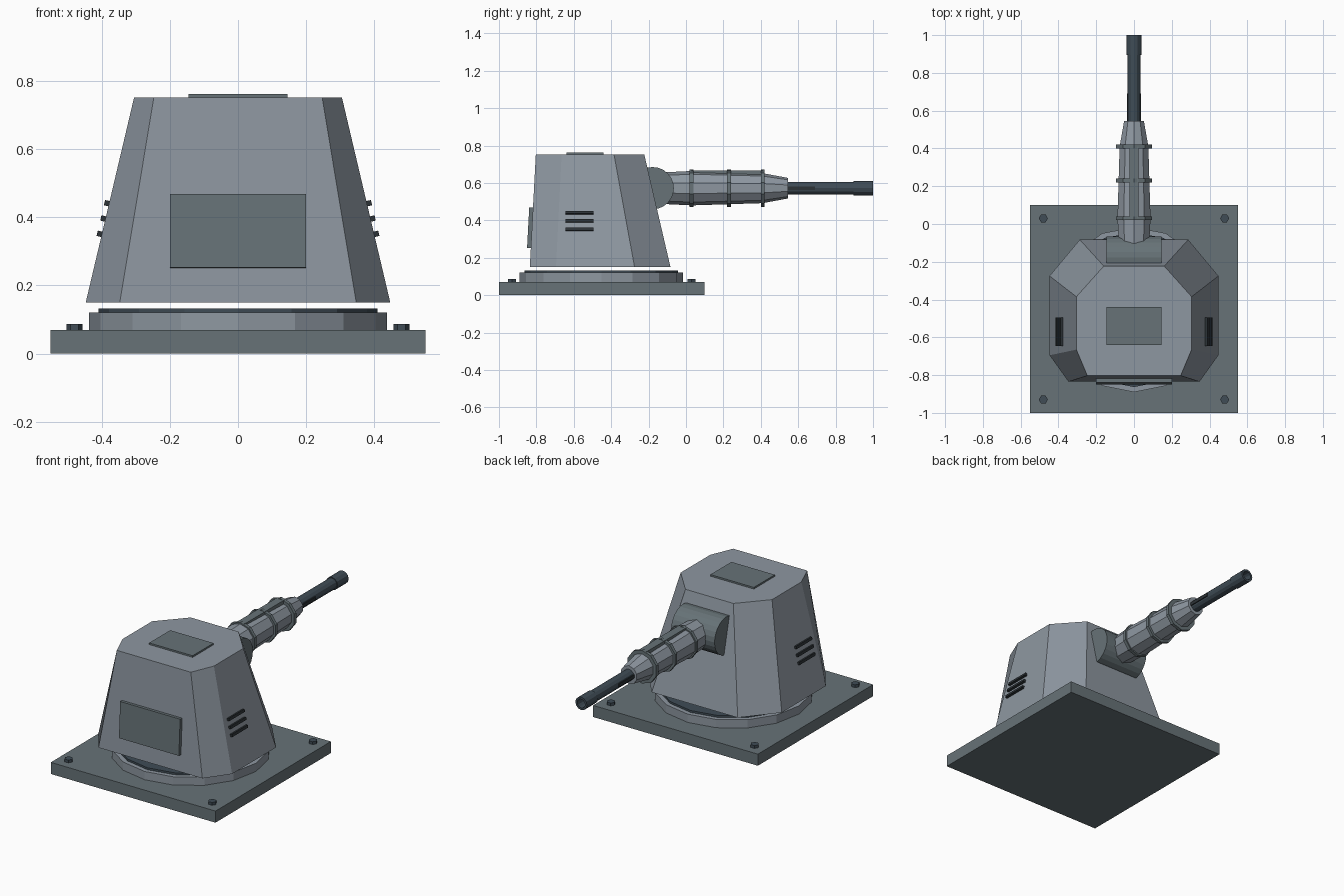
import bpy, bmesh
from math import sin, cos, pi, atan2
from mathutils import Matrix, Vector

cube = bpy.data.objects.get("Cube")
if cube:
    bpy.data.objects.remove(cube, do_unlink=True)


def material(name, rgb):
    m = bpy.data.materials.new(name)
    m.use_nodes = True
    m.diffuse_color = (*rgb, 1)
    m.node_tree.nodes["Principled BSDF"].inputs["Base Color"].default_value = (*rgb, 1)
    return m


ARMOUR = material("light armour grey", (0.27, 0.31, 0.355))
PLATE = material("mid steel grey", (0.135, 0.17, 0.185))
GUN = material("dark gunmetal", (0.05, 0.072, 0.092))
BLACK = material("vent black", (0.025, 0.032, 0.037))


def finish(name, bm, mat):
    bmesh.ops.recalc_face_normals(bm, faces=bm.faces)
    mesh = bpy.data.meshes.new(name)
    bm.to_mesh(mesh)
    bm.free()
    mesh.materials.append(mat)
    obj = bpy.data.objects.new(name, mesh)
    bpy.context.collection.objects.link(obj)
    return obj


def box(name, size, centre, mat, tilt=None):
    bm = bmesh.new()
    bmesh.ops.create_cube(bm, size=1)
    bm.transform(Matrix.Translation(centre) @ (tilt or Matrix()) @ Matrix.Diagonal((*size, 1)))
    return finish(name, bm, mat)


def loft(name, loops, mat):
    """Skin between closed loops of points and cap both ends."""
    bm = bmesh.new()
    rings = [[bm.verts.new(p) for p in loop] for loop in loops]
    n = len(rings[0])
    for a, b in zip(rings, rings[1:]):
        for i in range(n):
            j = (i + 1) % n
            bm.faces.new((a[i], a[j], b[j], b[i]))
    bm.faces.new(rings[0])
    bm.faces.new(rings[-1])
    return finish(name, bm, mat)


def lathe(name, profile, sides, axis, centre, mat, phase=0.0):
    """Turn (distance, radius) pairs around an axis through centre."""
    place = {"x": lambda t, u, v: (t, u, v),
             "y": lambda t, u, v: (u, t, v),
             "z": lambda t, u, v: (u, v, t)}[axis]
    angles = [phase + 2 * pi * i / sides for i in range(sides)]
    loops = [[Vector(centre) + Vector(place(t, r * cos(a), r * sin(a))) for a in angles]
             for t, r in profile]
    return loft(name, loops, mat)


# Base plate with corner bolts
box("base_plate", (1.1, 1.1, 0.07), (0, -0.45, 0.035), PLATE)
for sx in (-1, 1):
    for y in (-0.93, 0.03):
        lathe("base_bolt", [(0.07, 0.024), (0.087, 0.024)], 6, "z", (sx * 0.48, y, 0), GUN)

# Turning ring
lathe("turntable", [(0.07, 0.437), (0.12, 0.437)], 16, "z", (0, -0.453, 0), ARMOUR)
lathe("bearing_ring", [(0.12, 0.41), (0.132, 0.41)], 16, "z", (0, -0.453, 0), GUN)


# Turret body: tapered box with cut corners
def outline(z, half):
    return [(x, y, z) for x, y in half] + [(-x, y, z) for x, y in reversed(half)]


loft("turret_body", [
    outline(0.15, [(0.347, -0.835), (0.447, -0.695), (0.447, -0.275), (0.287, -0.083)]),
    outline(0.752, [(0.247, -0.803), (0.305, -0.665), (0.305, -0.385), (0.16, -0.223)]),
], ARMOUR)

# Access panel and roof hatch
front_tilt = Matrix.Rotation(-atan2(0.032, 0.6), 4, "X")
box("access_panel", (0.4, 0.03, 0.217), (0, -0.829, 0.36), PLATE, front_tilt)
box("roof_hatch", (0.29, 0.2, 0.02), (0, -0.54, 0.752), PLATE)

# Side vents
for sx in (-1, 1):
    side_tilt = Matrix.Rotation(-sx * atan2(0.142, 0.6), 4, "Y")
    for z in (0.35, 0.395, 0.44):
        wall = 0.447 - (z - 0.15) * 0.142 / 0.6
        box("side_vent", (0.028, 0.15, 0.016), (sx * wall, -0.57, z), BLACK, side_tilt)

# Gun mantlet
GUN_Z = 0.572
lathe("gun_mantlet", [(-0.145, 0.113), (0.145, 0.113)], 24, "x", (0, -0.178, GUN_Z), PLATE)

# Gun housing with bands and top rail
axis_point = (0, 0, GUN_Z)
lathe("gun_housing", [(-0.15, 0.083), (0.03, 0.092), (0.41, 0.08), (0.545, 0.055)],
      10, "y", axis_point, ARMOUR, pi / 2)
for y in (0.03, 0.23, 0.41):
    lathe("housing_band", [(y - 0.01, 0.1), (y + 0.01, 0.1)], 10, "y", axis_point, PLATE, pi / 2)
box("housing_rail", (0.05, 0.38, 0.03), (0, 0.22, GUN_Z + 0.08), PLATE)

# Barrel, side ribs and hollow muzzle
lathe("barrel", [(0.5, 0.034), (0.91, 0.034)], 12, "y", axis_point, GUN)
box("barrel_ribs", (0.074, 0.15, 0.02), (0, 0.615, GUN_Z), BLACK)
lathe("muzzle", [(0.895, 0.039), (1.0, 0.039), (1.0, 0.026), (0.93, 0.026)],
      12, "y", axis_point, GUN)
lathe("muzzle_bore", [(0.928, 0.025), (0.935, 0.025)], 12, "y", axis_point, BLACK)
